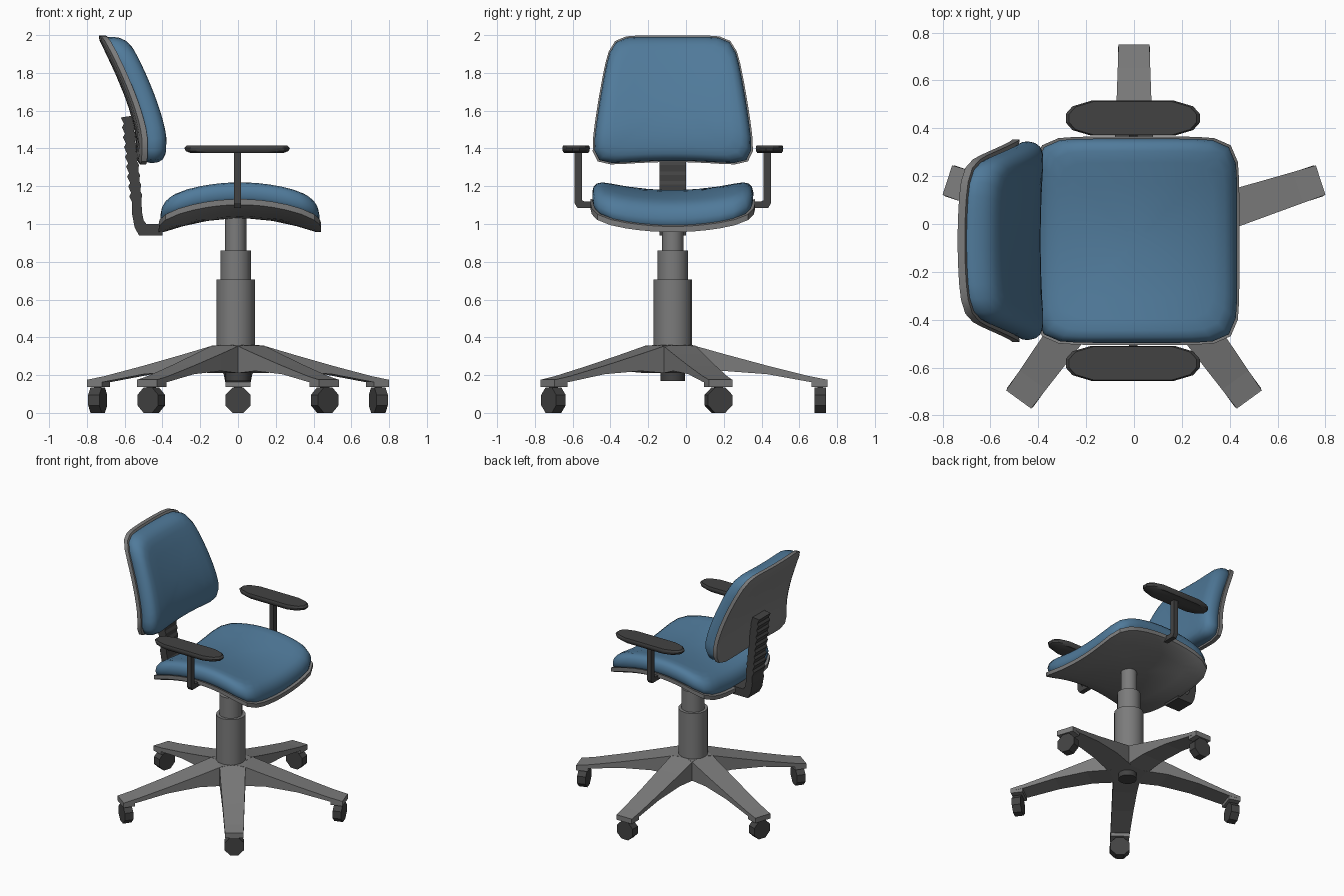
import bpy, bmesh, math
from mathutils import Matrix, Vector

if "Cube" in bpy.data.objects:
    bpy.data.objects.remove(bpy.data.objects["Cube"])

CY = -0.07  # chair axis in y


def material(name, rgb):
    m = bpy.data.materials.new(name)
    m.diffuse_color = (*rgb, 1)
    m.use_nodes = True
    m.node_tree.nodes["Principled BSDF"].inputs["Base Color"].default_value = m.diffuse_color
    return m


BLUE = material("blue_fabric", (0.08, 0.195, 0.325))
GREY = material("grey_plastic", (0.2, 0.2, 0.2))
DARK = material("dark_plastic", (0.055, 0.055, 0.055))


def loft(name, rings, mat, smooth=None, matrix=None):
    """Skin a list of equal closed rings and cap both ends."""
    bm = bmesh.new()
    vs = [[bm.verts.new(p) for p in r] for r in rings]
    n = len(rings[0])
    for a, b in zip(vs, vs[1:]):
        for i in range(n):
            j = (i + 1) % n
            bm.faces.new((a[i], a[j], b[j], b[i]))
    bm.faces.new(vs[0])
    bm.faces.new(vs[-1])
    bmesh.ops.recalc_face_normals(bm, faces=bm.faces)
    me = bpy.data.meshes.new(name)
    bm.to_mesh(me)
    bm.free()
    me.materials.append(mat)
    ob = bpy.data.objects.new(name, me)
    bpy.context.collection.objects.link(ob)
    if matrix:
        ob.matrix_world = matrix
    if smooth:
        bpy.ops.object.select_all(action='DESELECT')
        ob.select_set(True)
        bpy.context.view_layer.objects.active = ob
        bpy.ops.object.shade_smooth_by_angle(angle=math.radians(smooth))
    return ob


def circle(r, z, n, turn=0.0):
    return [(r * math.cos(math.tau * (i + turn) / n),
             r * math.sin(math.tau * (i + turn) / n), z) for i in range(n)]


def rounded_square(n=48, p=8):
    pts = []
    for i in range(n):
        c, s = math.cos(math.tau * i / n), math.sin(math.tau * i / n)
        r = (abs(c) ** p + abs(s) ** p) ** (-1 / p)
        pts.append((r * c, r * s))
    return pts


def pillow(name, outline, levels, place, mat, smooth=42):
    """Concentric outlines (scale, height) laid over a curved surface."""
    return loft(name, [[place(u * k, v * k, h) for u, v in outline]
                       for k, h in levels], mat, smooth)


def box_rings(x0, x1, y0, y1, z0, z1):
    return [[(x0, y0, z), (x1, y0, z), (x1, y1, z), (x0, y1, z)] for z in (z0, z1)]


# --- seat and backrest: moulded shell with a cushion on it
def seat_place(u, v, h):
    z = 1.03 - 0.085 * u * u + 0.06 * v * v
    return (0.01 + 0.43 * u, CY + 0.435 * v, z + h)


def back_place(u, v, h):
    z = 1.648 + 0.35 * v + 0.03 * (1 - u * u) * max(0, -v)
    w = 0.435 - 0.04 * (v + 1) ** 1.45
    t = max(0, (z - 1.45) / 0.55)
    return (-0.54 - 0.21 * t ** 1.4 + 0.02 * u * u + h, CY + w * u, z)


SHELL = [(.1, 0), (.4, 0), (.7, 0), (.93, .002), (1, .012), (1, .042),
         (.93, .042), (.7, .042), (.4, .042), (.1, .042)]
CUSHION = [(.1, .03), (.4, .03), (.7, .03), (.95, .035), (.975, .055), (.98, .08),
           (.965, .11), (.925, .133), (.86, .146), (.75, .15), (.55, .15),
           (.3, .15), (.1, .15)]
square = rounded_square()
for part, place in (("seat", seat_place), ("backrest", back_place)):
    pillow(part + "_shell", square, SHELL, place, GREY)
    pillow(part + "_cushion", square, CUSHION, place, BLUE, 60)

# --- ribbed back support, bending forward under the seat
outer, inner = [], []
RIBS = 9
for i in range(RIBS):
    for f, bump in ((0.0, 0.008), (0.65, -0.004)):
        t = (i + f) / RIBS
        z = 1.57 - 0.47 * t
        x = -0.612 + 0.05 * t
        outer.append((x - bump, z - 0.006))
        inner.append((x + 0.055 + bump * 0.6, z + 0.004))
outer += [(-0.562, 1.06), (-0.548, 0.985), (-0.525, 0.94), (-0.40, 0.94)]
inner += [(-0.508, 1.06), (-0.500, 1.02), (-0.485, 1.0), (-0.40, 1.0)]
loft("back_support", [[(a[0], CY - 0.07, a[1]), (a[0], CY + 0.07, a[1]),
                       (b[0], CY + 0.07, b[1]), (b[0], CY - 0.07, b[1])]
                      for a, b in zip(outer, inner)], DARK)

# --- armrests on both sides
quarter = [(1, 0.25), (0.9, 0.68), (0.62, 1.0)]
pad = (quarter + [(-x, y) for x, y in reversed(quarter)]
       + [(-x, -y) for x, y in quarter] + [(x, -y) for x, y in reversed(quarter)])
for label, s in (("left", 1), ("right", -1)):
    def pad_place(u, v, h):
        return (-0.005 + 0.28 * u, CY + s * 0.512 + 0.073 * v, 1.376 + h)
    pillow(label + "_arm_pad", pad,
           [(.88, 0), (.97, .01), (1, .026), (.95, .039)], pad_place, DARK, 30)
    # bent post: pairs of outer and inner points, offset from the chair axis
    path = [((.52, 1.385), (.48, 1.385)), ((.52, 1.11), (.48, 1.125)),
            ((.505, 1.085), (.47, 1.12)), ((.40, 1.085), (.40, 1.12))]
    loft(label + "_arm_post",
         [[(-0.02, CY + s * a[0], a[1]), (0.015, CY + s * a[0], a[1]),
           (0.015, CY + s * b[0], b[1]), (-0.02, CY + s * b[0], b[1])]
          for a, b in path], DARK)

# --- telescopic column
axis = Matrix.Translation((-0.012, CY, 0))
for name, r, z0, z1 in (("column_lower", 0.103, 0.22, 0.705),
                        ("column_middle", 0.081, 0.69, 0.86),
                        ("column_upper", 0.056, 0.85, 1.06)):
    loft(name, [circle(r, z0, 16), circle(r, z1, 16)], GREY, 40, axis)
loft("base_hub", [circle(0.065, 0.17, 12), circle(0.065, 0.24, 12)], DARK, 40,
     Matrix.Translation((0, CY, 0)))

# --- five legs with castors; sections are radius, half width, top, bottom
LEG = [(0.0, .09, .36, .21), (0.11, .09, .357, .21), (0.27, .085, .312, .222),
       (0.50, .076, .250, .205), (0.72, .068, .195, .165), (0.815, .065, .176, .155)]
for k in range(5):
    turn = (Matrix.Translation((0, CY, 0))
            @ Matrix.Rotation(math.radians(90 + 72 * k), 4, 'Z'))
    loft(f"leg_{k + 1}", [[(r, -w, b), (r, w, b), (r, w, t), (r, -w, t)]
                          for r, w, t, b in LEG], GREY, None, turn)
    loft(f"leg_foot_{k + 1}", box_rings(0.735, 0.82, -0.065, 0.065, 0.138, 0.176),
         GREY, None, turn)
    loft(f"castor_stem_{k + 1}", box_rings(0.765, 0.795, -0.02, 0.02, 0.1, 0.145),
         DARK, None, turn)
    wheel = [[(r, y, 0.0675 + z) for y, z, _ in circle(0.073, 0, 8, 0.5)]
             for r in (0.75, 0.812)]
    loft(f"castor_wheel_{k + 1}", wheel, DARK, None, turn)
